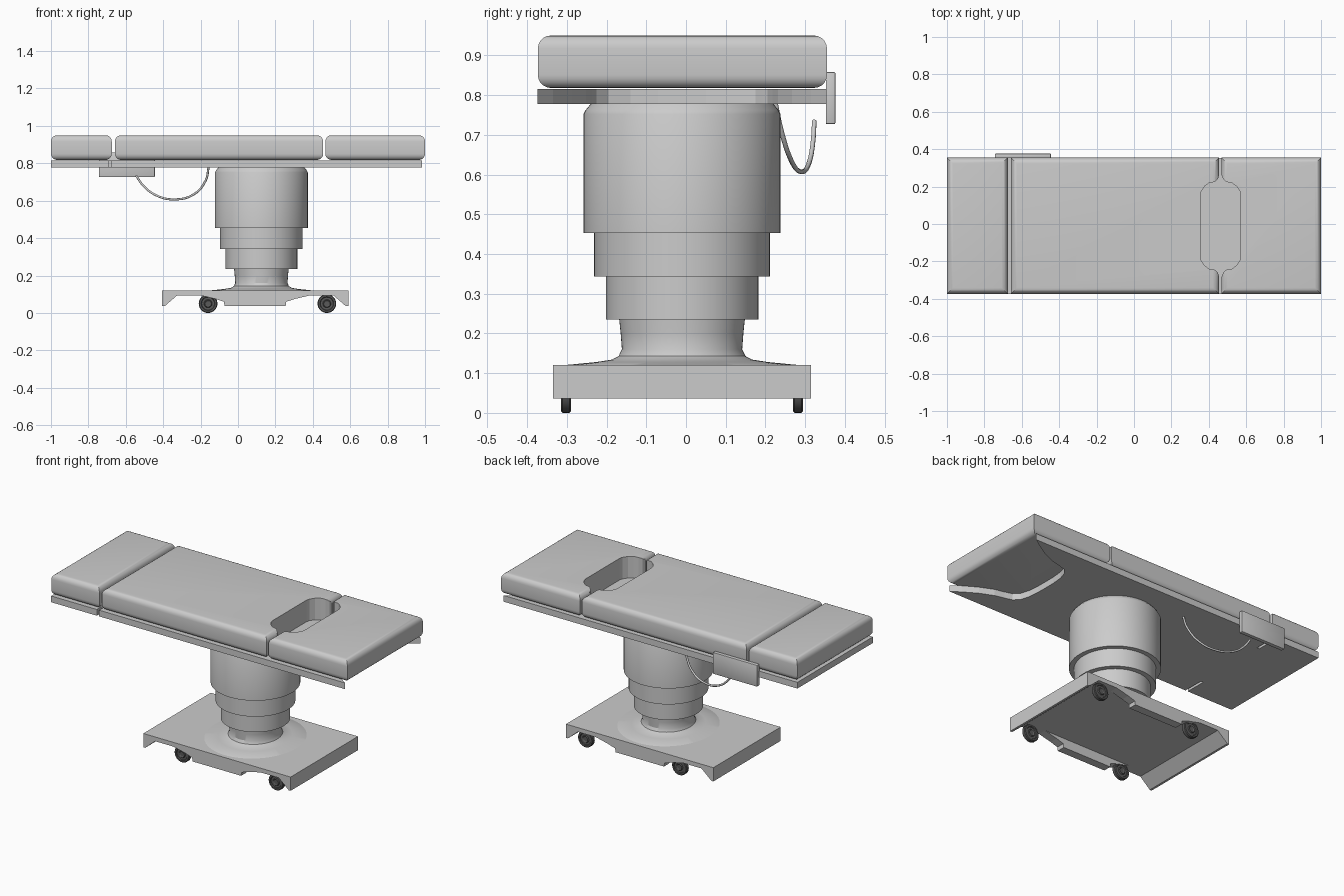
import bpy, bmesh, math
from mathutils import Matrix

if "Cube" in bpy.data.objects:
    bpy.data.objects.remove(bpy.data.objects["Cube"])


def finish(name, bm, smooth=True):
    bmesh.ops.recalc_face_normals(bm, faces=bm.faces)
    me = bpy.data.meshes.new(name)
    bm.to_mesh(me)
    bm.free()
    ob = bpy.data.objects.new(name, me)
    bpy.context.collection.objects.link(ob)
    if smooth:
        bpy.ops.object.select_all(action='DESELECT')
        ob.select_set(True)
        bpy.context.view_layer.objects.active = ob
        bpy.ops.object.shade_smooth_by_angle(angle=math.radians(30))
    return ob


def prism(name, pts, lo, hi, axis='z', smooth=False):
    """Extrude a 2D outline: xy outline along z, or xz outline along y."""
    bm = bmesh.new()
    put = (lambda p: (p[0], p[1], lo)) if axis == 'z' else (lambda p: (p[0], lo, p[1]))
    f = bm.faces.new([bm.verts.new(put(p)) for p in pts])
    r = bmesh.ops.extrude_face_region(bm, geom=[f])
    d = (0, 0, hi - lo) if axis == 'z' else (0, hi - lo, 0)
    bmesh.ops.translate(bm, vec=d, verts=[v for v in r['geom'] if isinstance(v, bmesh.types.BMVert)])
    return finish(name, bm, smooth)


def lathe(name, prof, loc, scale=(1, 1, 1), axis='z', n=64):
    """Revolve (radius, height) points into a closed solid."""
    bm = bmesh.new()
    rings = [[bm.verts.new((r * math.cos(2 * math.pi * i / n), r * math.sin(2 * math.pi * i / n), z))
              for i in range(n)] for r, z in prof]
    for a, b in zip(rings, rings[1:]):
        for i in range(n):
            bm.faces.new((a[i], a[(i + 1) % n], b[(i + 1) % n], b[i]))
    bm.faces.new(rings[0])
    bm.faces.new(rings[-1])
    m = Matrix.Diagonal((*scale, 1))
    if axis == 'y':
        m = Matrix.Rotation(math.pi / 2, 4, 'X') @ m
    bm.transform(Matrix.Translation(loc) @ m)
    return finish(name, bm)


def box(name, x0, x1, y0, y1, z0, z1, bevel=0.0, segs=5, only_horizontal=False):
    bm = bmesh.new()
    bmesh.ops.create_cube(bm, size=1)
    bm.transform(Matrix.Translation(((x0 + x1) / 2, (y0 + y1) / 2, (z0 + z1) / 2))
                 @ Matrix.Diagonal((x1 - x0, y1 - y0, z1 - z0, 1)))
    if bevel:
        es = [e for e in bm.edges if not only_horizontal
              or abs(e.verts[0].co.z - e.verts[1].co.z) < 1e-5]
        bmesh.ops.bevel(bm, geom=es, offset=bevel, segments=segs, profile=0.5, affect='EDGES')
    return finish(name, bm, bool(bevel))


CX, CY = 0.125, -0.01

# Mattress sections
YL, YH = -0.373, 0.355
pads = [box(n, a, b, YL, YH, 0.818, 0.95, 0.033, 5, True) for n, a, b in (
    ("head_mattress", -1.0, -0.675),
    ("back_mattress", -0.658, 0.455),
    ("leg_mattress", 0.467, 1.0))]

# Rounded opening across the leg joint
q = [(.008, .27), (.014, .25), (.03, .235), (.06, .23), (.085, .212), (.103, .185), (.108, .165)]
hole = (q + [(x, -y) for x, y in reversed(q)] + [(-x, -y) for x, y in q]
        + [(-x, y) for x, y in reversed(q)])
cutter = prism("opening_cutter", [(.4625 + x, CY + y) for x, y in hole], 0.78, 1.0)
cutter.hide_render = True
for pad in pads[1:]:
    m = pad.modifiers.new("opening", 'BOOLEAN')
    m.operation = 'DIFFERENCE'
    m.solver = 'EXACT'
    m.object = cutter
    bpy.context.view_layer.objects.active = pad
    bpy.ops.object.modifier_apply(modifier=m.name)
bpy.data.objects.remove(cutter)

# Table top plate with edge slots and a curved bay at the leg end
W = 0.364
half = [(-1, W), (-.692, W), (-.692, .235), (-.676, .235), (-.676, W), (.985, W), (.93, .325),
        (.85, .277), (.77, .242), (.71, .228), (.665, .215), (.635, .185), (.618, .13), (.612, .06)]
plate = half + [(x, -y) for x, y in reversed(half)]
prism("table_plate", [(x, CY + y) for x, y in plate], 0.777, 0.815)

# Telescopic column
c = (CX, CY, 0)
lathe("upper_column", [(.248, .453), (.248, .752), (.243, .762), (.228, .78)], c)
lathe("middle_column", [(.221, .343), (.221, .46)], c)
lathe("lower_column", [(.192, .235), (.192, .35)], c)
lathe("column_neck", [(.31, .112), (.3, .119), (.21, .128), (.172, .134), (.155, .143),
                      (.147, .16), (.15, .2), (.154, .24)], c, (0.95, 1.03, 1))

# Base: plate with wedge-shaped ends, plus side skids
BX0, BX1 = -0.405, 0.59
base = [(BX0, .12), (BX0, .036), (-.392, .036), (-.325, .094), (.51, .094), (.577, .036),
        (BX1, .036), (BX1, .12)]
prism("base_plate", base, -0.335, 0.315, 'y')
skid = [(-.21, .096), (-.12, .075), (-.075, .06), (-.072, .038), (.255, .038), (.258, .06),
        (.305, .075), (.395, .096)]
for name, y in (("front_skid", -.335), ("back_skid", .265)):
    prism(name, skid, y, y + .05, 'y')

# Castors
dark = bpy.data.materials.new("dark_rubber")
dark.diffuse_color = (0.1, 0.1, 0.1, 1)
dark.use_nodes = True
dark.node_tree.nodes["Principled BSDF"].inputs["Base Color"].default_value = dark.diffuse_color
wheel = [(.012, -.009), (.018, -.013), (.022, -.008), (.034, -.008), (.037, -.013), (.046, -.013),
         (.05, -.009)]
wheel += [(r, -z) for r, z in reversed(wheel)]
for side, y in (("front", -.302), ("back", .282)):
    for end, x in (("left", -.16), ("right", .475)):
        w = lathe(f"{side}_{end}_castor", wheel, (x, y, .05), axis='y', n=32)
        w.data.materials.append(dark)

# Hand control panel and its cable
box("control_panel", -.743, -.445, .352, .376, .727, .858, 0.003, 2)
cu = bpy.data.curves.new("control_cable", 'CURVE')
cu.dimensions = '3D'
cu.bevel_depth = 0.006
cu.bevel_resolution = 2
cu.use_fill_caps = True
pts = [(-.157, .225, .78), (-.172, .24, .71), (-.235, .265, .635), (-.34, .291, .607),
       (-.44, .31, .63), (-.51, .32, .685), (-.545, .323, .735)]
sp = cu.splines.new('BEZIER')
sp.bezier_points.add(len(pts) - 1)
for bp, p in zip(sp.bezier_points, pts):
    bp.co = p
    bp.handle_left_type = bp.handle_right_type = 'AUTO'
sp.resolution_u = 6
bpy.context.collection.objects.link(bpy.data.objects.new("control_cable", cu))
